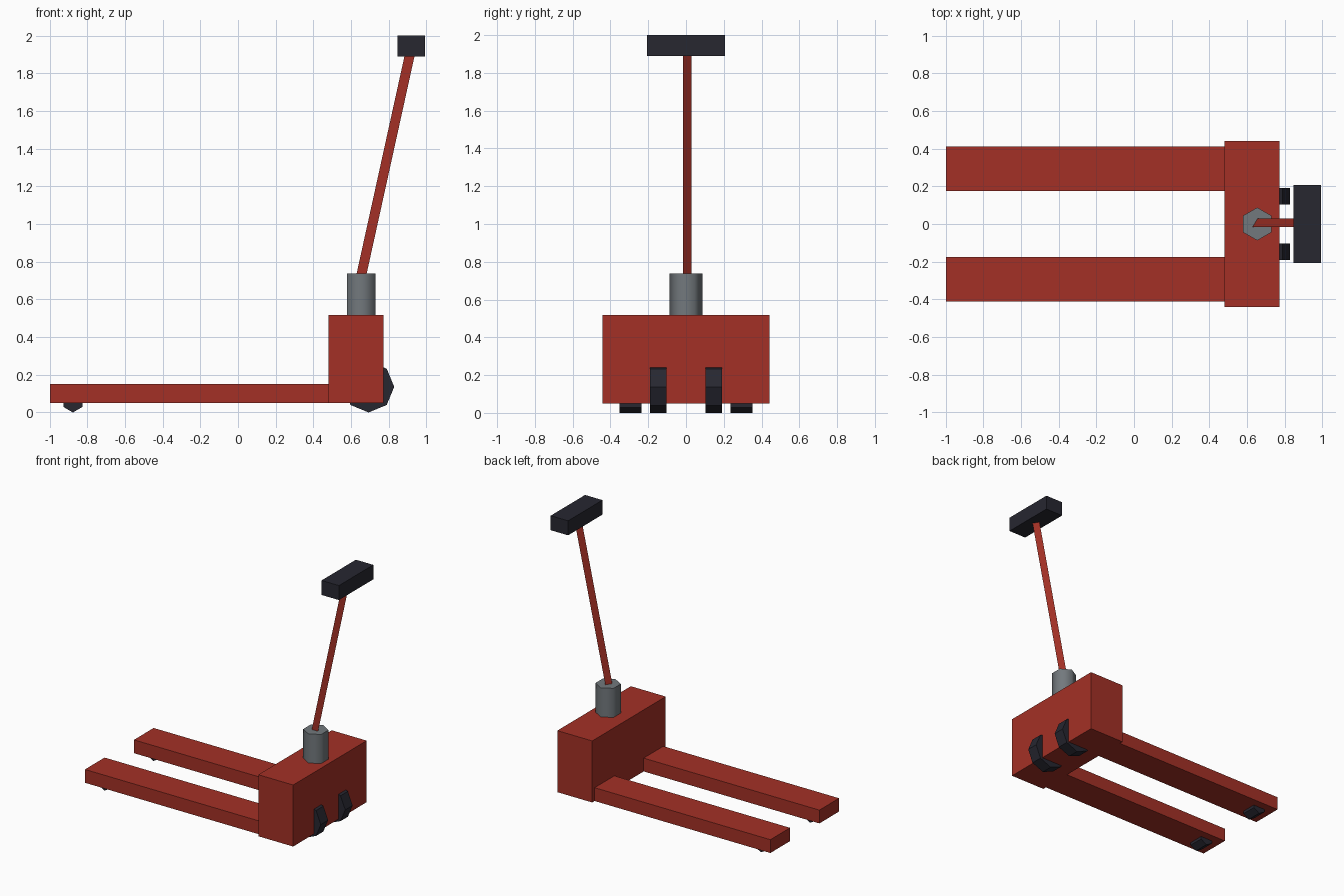
import bpy
from math import radians
from mathutils import Vector

cube = bpy.data.objects.get("Cube")
if cube:
    bpy.data.objects.remove(cube, do_unlink=True)


def material(name, rgb):
    mat = bpy.data.materials.new(name)
    mat.use_nodes = True
    color = (*rgb, 1)
    mat.diffuse_color = color
    mat.node_tree.nodes["Principled BSDF"].inputs["Base Color"].default_value = color
    return mat


red = material("red paint", (0.37, 0.03, 0.019))
dark = material("dark rubber", (0.02, 0.02, 0.03))
steel = material("grey steel", (0.17, 0.19, 0.205))


def finish(name, mat):
    obj = bpy.context.object
    obj.name = name
    obj.data.materials.append(mat)
    return obj


def box(name, mat, low, high):
    low, high = Vector(low), Vector(high)
    bpy.ops.mesh.primitive_cube_add(size=1, location=(low + high) / 2)
    bpy.context.object.scale = high - low
    bpy.ops.object.transform_apply(location=False, rotation=False, scale=True)
    return finish(name, mat)


def prism(name, mat, sides, radius, start, end):
    start, end = Vector(start), Vector(end)
    axis = end - start
    bpy.ops.mesh.primitive_cylinder_add(
        vertices=sides, radius=radius, depth=axis.length, location=(start + end) / 2)
    obj = finish(name, mat)
    # Shortest turn from z keeps a corner of each prism in the side plane
    obj.rotation_mode = 'QUATERNION'
    obj.rotation_quaternion = Vector((0, 0, 1)).rotation_difference(axis)
    return obj


# Chassis block with the hydraulic pump on top
box("chassis", red, (0.479, -0.441, 0.05), (0.772, 0.441, 0.517))
pump = prism("pump", steel, 6, 0.0875, (0.654, 0, 0.5), (0.654, 0, 0.738))
bpy.ops.object.shade_smooth_by_angle(angle=radians(65))

# Slanted triangular tow bar and its grip
prism("tow_bar", red, 3, 0.03, (0.648, 0, 0.7), (0.922, 0, 1.945))
box("grip", dark, (0.846, -0.206, 1.89), (0.992, 0.206, 2))

# Forks, load rollers and steering wheels on both sides
for side, s in (("left", 1), ("right", -1)):
    y = s * 0.294
    box(side + "_fork", red, (-0.997, y - 0.118, 0.05), (0.49, y + 0.118, 0.151))
    prism(side + "_roller", dark, 6, 0.058,
          (-0.876, y - 0.058, 0.058), (-0.876, y + 0.058, 0.058))
    y = s * 0.147
    prism(side + "_wheel", dark, 8, 0.136,
          (0.693, y - 0.044, 0.136), (0.693, y + 0.044, 0.136))
